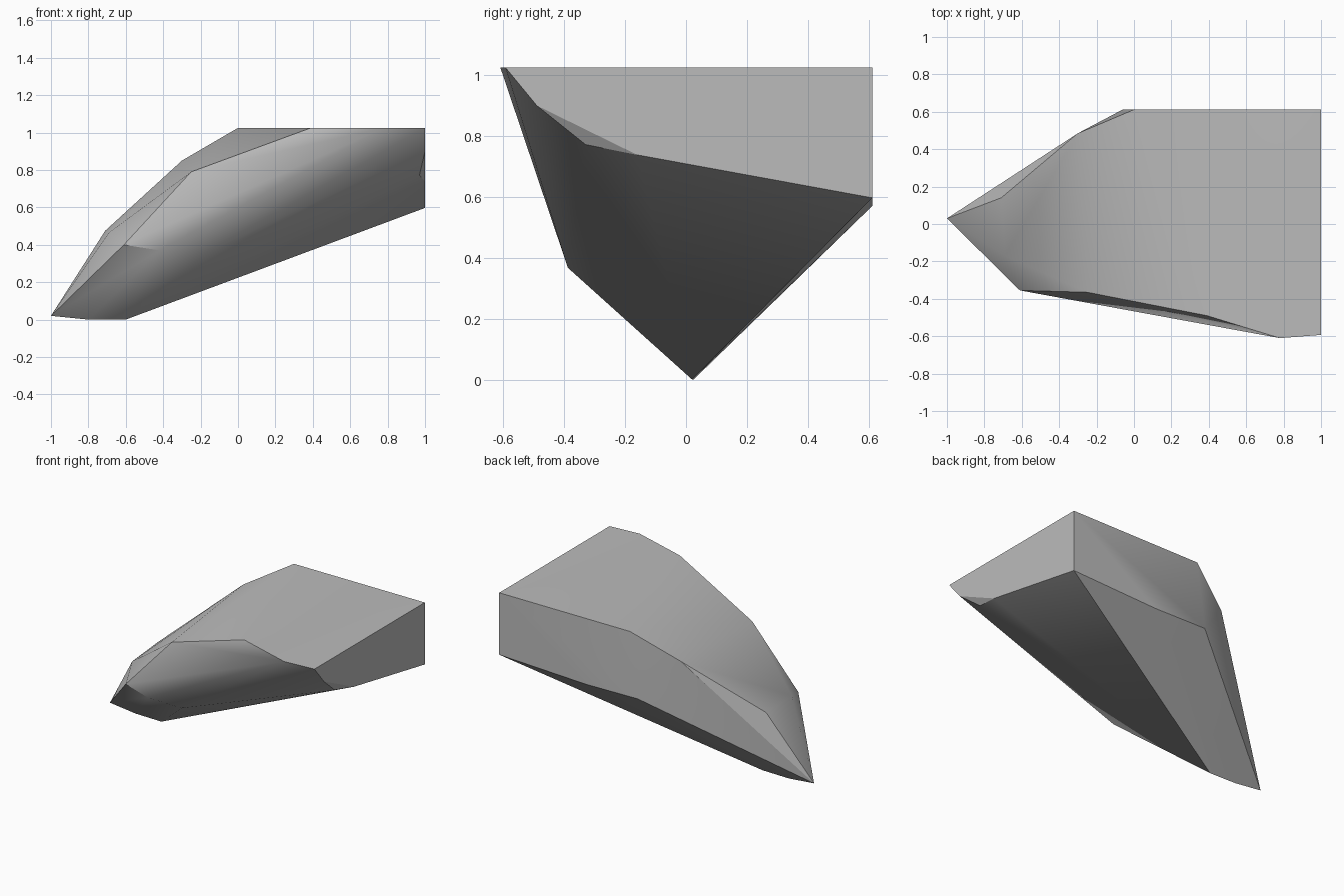
import bpy
import bmesh
import math

cube = bpy.data.objects.get("Cube")
if cube:
    bpy.data.objects.remove(cube, do_unlink=True)

TOP = 1.025   # height of the flat top
BACK = 0.612  # depth of the flat back

# One plain stone grey
stone = bpy.data.materials.new("stone grey")
stone.use_nodes = True
stone.diffuse_color = (0.5, 0.5, 0.5, 1)
bsdf = stone.node_tree.nodes["Principled BSDF"]
bsdf.inputs["Base Color"].default_value = (0.5, 0.5, 0.5, 1)
bsdf.inputs["Roughness"].default_value = 0.8

# Corner points of the rock, grouped by ridge
keel = [(-1, 0.03, 0.02), (-0.8, 0.025, 0), (-0.6, 0.02, 0)]
nose = [(-0.71, 0.14, 0.475), (-0.69, -0.17, 0.465)]
back_ridge = [(-0.3, 0.485, 0.85), (0, BACK, TOP)]
back_foot = [(-0.06, BACK, 0.575), (0.34, BACK, 0.57)]
front_ridge = [(-0.25, -0.365, 0.79), (0.39, -0.49, TOP), (0.78, -0.61, TOP)]
front_foot = [(-0.61, -0.355, 0.4), (-0.42, -0.387, 0.37), (-0.16, -0.388, 0.367)]
end_cap = [(1, BACK, TOP), (1, BACK, 0.597), (1, -0.16, 0.738),
           (0.97, -0.33, 0.772), (1, -0.49, 0.9), (1, -0.593, TOP)]

# Wrap the corners in a faceted shell
bm = bmesh.new()
for ridge in (keel, nose, back_ridge, back_foot, front_ridge, front_foot, end_cap):
    for co in ridge:
        bm.verts.new(co)
bmesh.ops.convex_hull(bm, input=bm.verts[:])
bmesh.ops.dissolve_limit(bm, angle_limit=math.radians(0.5),
                         verts=bm.verts[:], edges=bm.edges[:])
bmesh.ops.recalc_face_normals(bm, faces=bm.faces[:])

mesh = bpy.data.meshes.new("rock")
bm.to_mesh(mesh)
bm.free()
mesh.materials.append(stone)
rock = bpy.data.objects.new("rock", mesh)
bpy.context.collection.objects.link(rock)

# Soften the gentle facets, keep the hard ridges
bpy.ops.object.select_all(action='DESELECT')
rock.select_set(True)
bpy.context.view_layer.objects.active = rock
bpy.ops.object.shade_smooth_by_angle(angle=math.radians(30))
